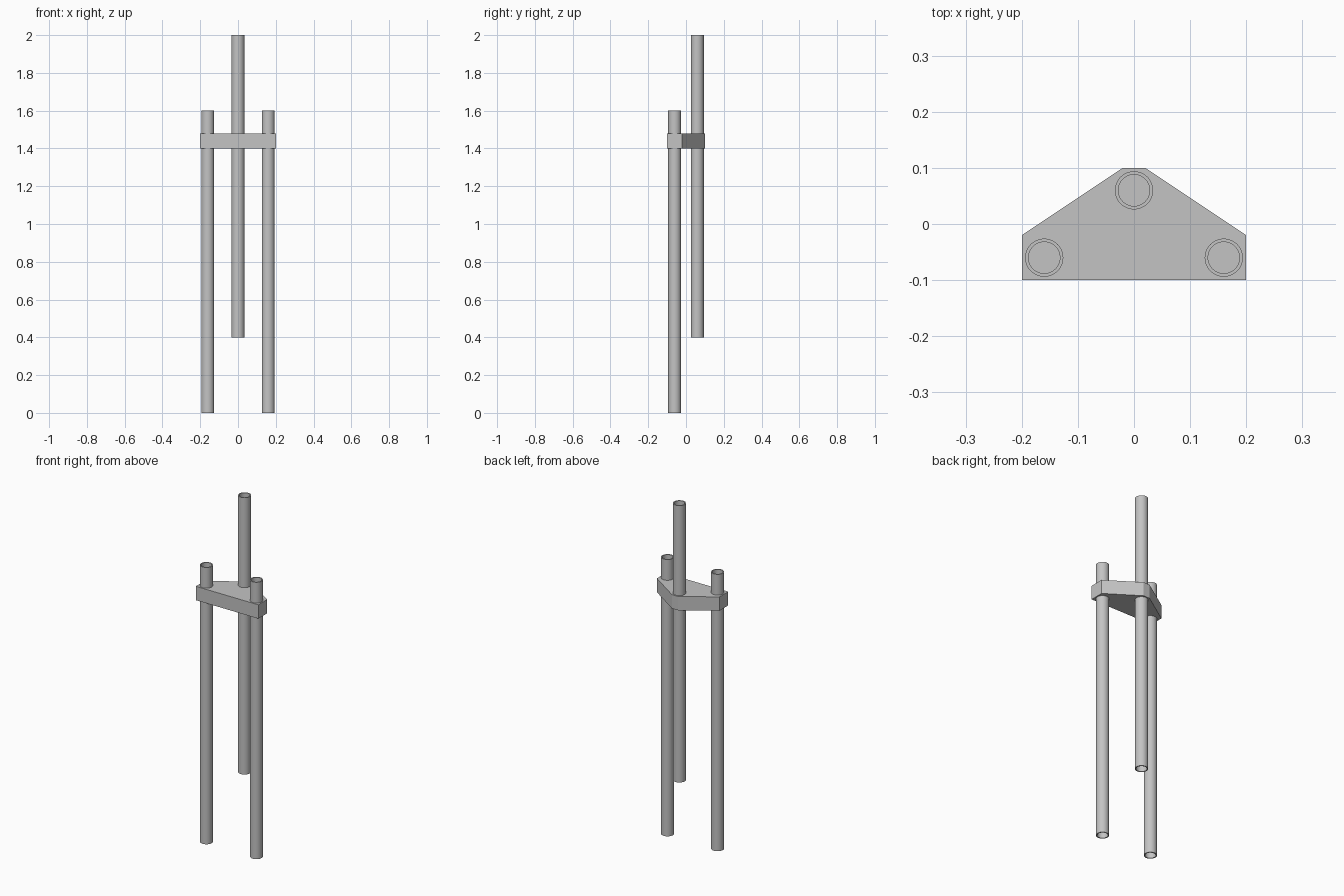
import bpy
import bmesh
from math import radians, sin, cos, tau

cube = bpy.data.objects.get("Cube")
if cube:
    bpy.data.objects.remove(cube, do_unlink=True)

# Single grey finish
GREY = (0.55, 0.55, 0.55, 1)
grey = bpy.data.materials.new("plain grey")
grey.use_nodes = True
grey.diffuse_color = GREY
grey.node_tree.nodes["Principled BSDF"].inputs["Base Color"].default_value = GREY


def add_object(name, bm):
    bmesh.ops.recalc_face_normals(bm, faces=bm.faces)
    mesh = bpy.data.meshes.new(name)
    bm.to_mesh(mesh)
    bm.free()
    mesh.materials.append(grey)
    obj = bpy.data.objects.new(name, mesh)
    bpy.context.collection.objects.link(obj)
    return obj


def tube(name, x, y, bottom, length, outer=0.034, inner=0.028, sides=48):
    """Open-ended pipe with wall thickness."""
    bm = bmesh.new()
    profile = [(outer, bottom), (outer, bottom + length),
               (inner, bottom + length), (inner, bottom)]
    rings = [[bm.verts.new((x + r * cos(tau * i / sides),
                            y + r * sin(tau * i / sides), z))
              for i in range(sides)] for r, z in profile]
    for k, ring in enumerate(rings):
        following = rings[(k + 1) % len(rings)]
        for i in range(sides):
            j = (i + 1) % sides
            bm.faces.new((ring[i], ring[j], following[j], following[i]))
    obj = add_object(name, bm)
    bpy.ops.object.select_all(action="DESELECT")
    obj.select_set(True)
    bpy.context.view_layer.objects.active = obj
    bpy.ops.object.shade_smooth_by_angle(angle=radians(30))


# Two lower tubes at the front, one raised tube at the back
for side, sign in (("left", 1), ("right", -1)):
    tube(f"{side}_front_tube", sign * 0.16, -0.06, 0, 1.6)
tube("back_tube", 0, 0.06, 0.4, 1.6)

# Solid clamp plate joining the tubes, also closing their bores
half = [(0.2, -0.1), (0.2, -0.02), (0.02, 0.1)]
outline = half + [(-x, y) for x, y in reversed(half)]
bm = bmesh.new()
base = bm.faces.new([bm.verts.new((x, y, 1.4)) for x, y in outline])
raised = bmesh.ops.extrude_face_region(bm, geom=[base], use_keep_orig=True)["geom"]
bmesh.ops.translate(bm, vec=(0, 0, 0.08),
                    verts=[v for v in raised if isinstance(v, bmesh.types.BMVert)])
add_object("clamp_plate", bm)
